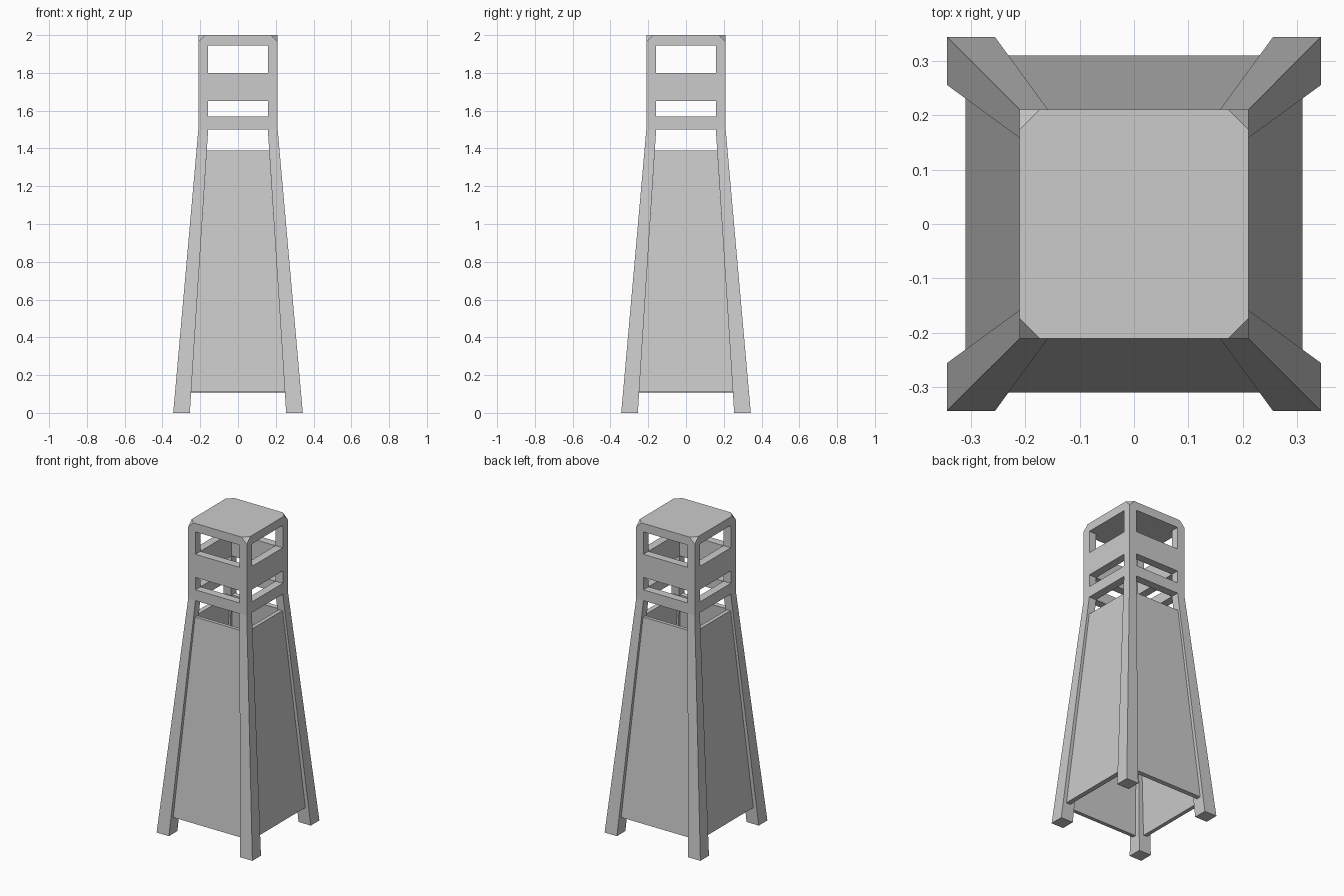
import bpy, bmesh, math
from mathutils import Vector, Matrix

if "Cube" in bpy.data.objects:
    bpy.data.objects.remove(bpy.data.objects["Cube"])


def add_object(name, bm):
    bmesh.ops.recalc_face_normals(bm, faces=bm.faces)
    mesh = bpy.data.meshes.new(name)
    bm.to_mesh(mesh)
    bm.free()
    obj = bpy.data.objects.new(name, mesh)
    bpy.context.collection.objects.link(obj)
    return obj


# Section levels: height, outer half width, inner half width
LEVELS = [(0, .343, .255), (1.5, .21, .158), (1.57, .21, .158), (1.65, .21, .158),
          (1.8, .21, .158), (1.945, .21, .158), (2.0, .21, .158)]
RINGS = {1, 3, 5}   # layers with bands on all four sides
ROOF = 5            # layer that is also filled in the middle


def filled(i, j, k):
    if not (0 <= i < 3 and 0 <= j < 3 and 0 <= k < len(LEVELS) - 1):
        return False
    middles = (i == 1) + (j == 1)
    return middles == 0 or (middles == 1 and k in RINGS) or k == ROOF


# Frame: legs, bands and roof as one watertight skin of a 3 x 3 cell stack
bm = bmesh.new()
grid = {}


def vert(p):
    if p not in grid:
        z, o, n = LEVELS[p[2]]
        line = (-o, -n, n, o)
        grid[p] = bm.verts.new((line[p[0]], line[p[1]], z))
    return grid[p]


for i in range(3):
    for j in range(3):
        for k in range(len(LEVELS) - 1):
            if not filled(i, j, k):
                continue
            for axis in range(3):
                for side in (0, 1):
                    near = [i, j, k]
                    near[axis] += 2 * side - 1
                    if filled(*near):
                        continue
                    quad = []
                    for a, b in ((0, 0), (1, 0), (1, 1), (0, 1)):
                        p = [i, j, k]
                        p[axis] += side
                        p[(axis + 1) % 3] += a
                        p[(axis + 2) % 3] += b
                        quad.append(vert(tuple(p)))
                    bm.faces.new(quad)
bmesh.ops.recalc_face_normals(bm, faces=bm.faces)
bmesh.ops.dissolve_limit(bm, angle_limit=math.radians(1), verts=bm.verts, edges=bm.edges)

# Clipped roof corners
corners = [v for v in bm.verts
           if v.co.z > 1.99 and abs(v.co.x) > .2 and abs(v.co.y) > .2]
bmesh.ops.bevel(bm, geom=corners, offset=.037, segments=1, affect='VERTICES')
add_object("tower_frame", bm)

# Sloping side panels, recessed between the legs
for n, side in enumerate(("front", "right", "back", "left")):
    bm = bmesh.new()
    loops = []
    for z, w, y in ((.11, .248, .309), (1.39, .165, .204)):
        pts = [(-w, -y, z), (w, -y, z), (w, -y + .028, z - .0025), (-w, -y + .028, z - .0025)]
        loops.append([bm.verts.new(p) for p in pts])
    low, high = loops
    bm.faces.new(low)
    bm.faces.new(high)
    for a in range(4):
        b = (a + 1) % 4
        bm.faces.new((low[a], low[b], high[b], high[a]))
    bm.transform(Matrix.Rotation(n * math.pi / 2, 4, 'Z'))
    add_object(side + "_panel", bm)
